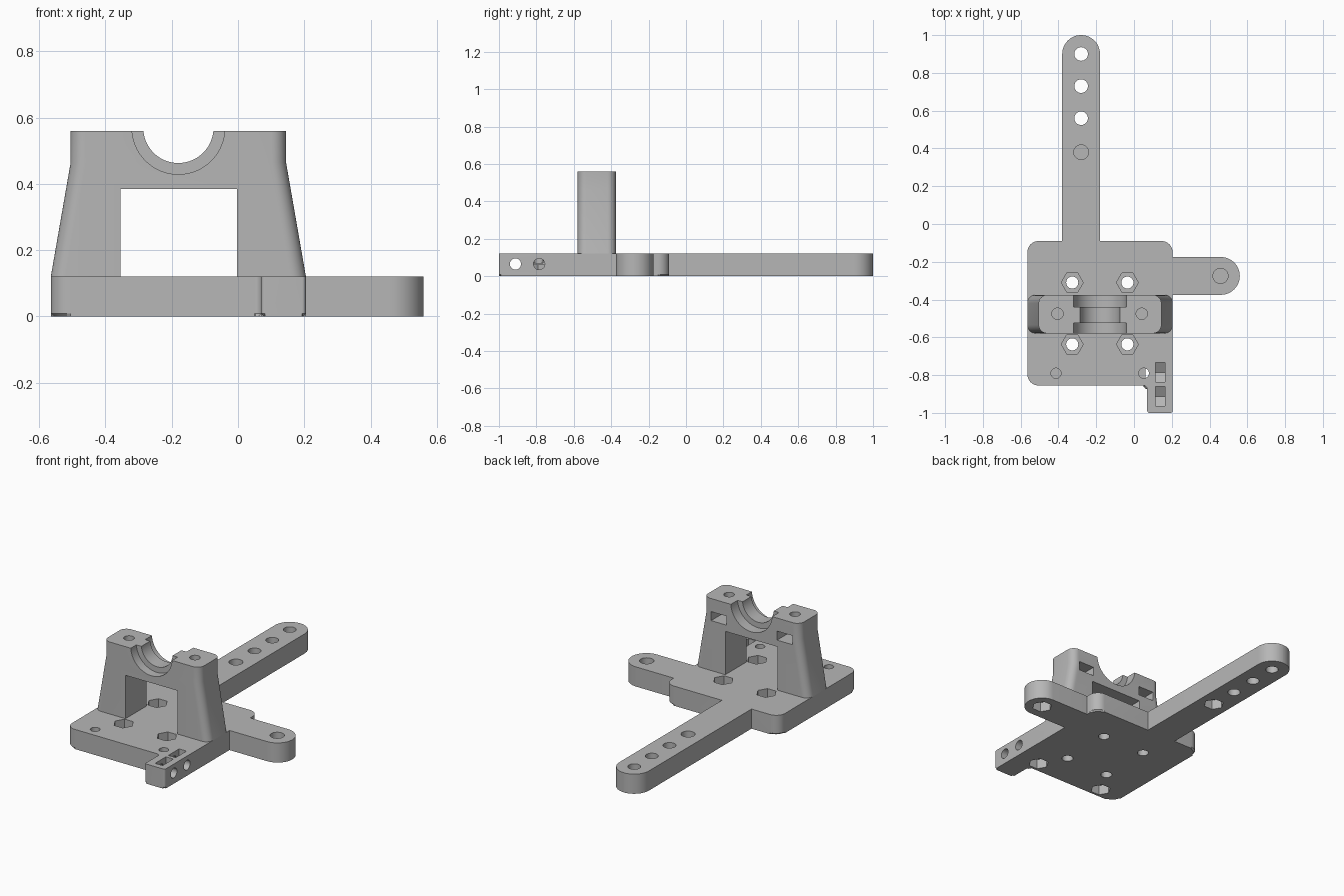
import bpy, bmesh
from math import radians, sin, cos, pi
from mathutils import Matrix, Vector

cube = bpy.data.objects.get("Cube")
if cube:
    bpy.data.objects.remove(cube, do_unlink=True)

grey = bpy.data.materials.new("plain grey")
grey.use_nodes = True
COLOUR = (0.47, 0.47, 0.47, 1)
grey.diffuse_color = COLOUR
grey.node_tree.nodes["Principled BSDF"].inputs["Base Color"].default_value = COLOUR

PLATE_TOP = 0.12
BORE_X = -0.18          # centre line of the support
SUPPORT_Y = -0.477


def to_object(bm, name):
    bmesh.ops.recalc_face_normals(bm, faces=bm.faces)
    mesh = bpy.data.meshes.new(name)
    bm.to_mesh(mesh)
    bm.free()
    mesh.materials.append(grey)
    obj = bpy.data.objects.new(name, mesh)
    bpy.context.collection.objects.link(obj)
    return obj


def rounded(corners, steps=8):
    """Outline with each right-angled corner (x, y, radius) filleted."""
    points = []
    for i, (x, y, r) in enumerate(corners):
        p = Vector((x, y))
        u = (Vector(corners[i - 1][:2]) - p).normalized() * r
        v = (Vector(corners[(i + 1) % len(corners)][:2]) - p).normalized() * r
        if r == 0:
            points.append(p)
            continue
        for k in range(steps + 1):
            a = k / steps * pi / 2
            points.append(p + u + v - v * cos(a) - u * sin(a))
    return points


def loft(name, sections, chamfer=0):
    """Solid through equal outlines, given as (z, points)."""
    bm = bmesh.new()
    rings = [[bm.verts.new((p.x, p.y, z)) for p in pts] for z, pts in sections]
    bottom = bm.faces.new(rings[0][::-1])
    bm.faces.new(rings[-1])
    n = len(rings[0])
    for low, high in zip(rings, rings[1:]):
        for i in range(n):
            j = (i + 1) % n
            bm.faces.new((low[i], low[j], high[j], high[i]))
    if chamfer:
        bmesh.ops.bevel(bm, geom=list(bottom.edges), offset=chamfer,
                        segments=1, affect='EDGES')
    return to_object(bm, name)


def cut(obj, bm):
    cutter = to_object(bm, "cutter")
    cutter.hide_render = True
    mod = obj.modifiers.new("cut", 'BOOLEAN')
    mod.operation, mod.solver, mod.object = 'DIFFERENCE', 'EXACT', cutter
    bpy.context.view_layer.objects.active = obj
    bpy.ops.object.modifier_apply(modifier=mod.name)
    bpy.data.objects.remove(cutter, do_unlink=True)


def cut_round(obj, centre, r, length, axis='Z', sides=32):
    turn = {'X': Matrix.Rotation(pi / 2, 4, 'Y'),
            'Y': Matrix.Rotation(pi / 2, 4, 'X'), 'Z': Matrix()}[axis]
    bm = bmesh.new()
    bmesh.ops.create_cone(
        bm, cap_ends=True, segments=sides, radius1=r, radius2=r, depth=length,
        matrix=Matrix.Translation(centre) @ turn @ Matrix.Rotation(pi / 2, 4, 'Z'))
    cut(obj, bm)


def cut_box(obj, low, high):
    low, high = Vector(low), Vector(high)
    bm = bmesh.new()
    bmesh.ops.create_cube(bm, size=1, matrix=Matrix.Translation((low + high) / 2)
                          @ Matrix.Diagonal((high - low).to_4d()))
    cut(obj, bm)


def blind_hole_with_nut(obj, x, y, r):
    """Screw hole from above and a nut pocket from below, with a thin web."""
    cut_round(obj, (x, y, 0.12), r, 0.10)
    cut_round(obj, (x, y, 0), 0.058, 0.12, sides=6)


# Base plate with its tensioner tab
base = loft("base_plate", [(z, rounded([
    (-0.565, -0.855, 0.06), (0.07, -0.855, 0.02), (0.07, -1, 0.012),
    (0.205, -1, 0.012), (0.205, -0.09, 0.06), (-0.565, -0.09, 0.06)]))
    for z in (0, PLATE_TOP)], chamfer=0.009)

# Four bolt holes with nut pockets on top
for x in (-0.327, -0.035):
    for y in (-0.637, -0.31):
        cut_round(base, (x, y, 0.06), 0.032, 0.3)
        cut_round(base, (x, y, 0.12), 0.058, 0.11, sides=6)
for x in (-0.413, 0.052):
    blind_hole_with_nut(base, x, -0.79, 0.027)

# Tab: side screw holes meeting upright nut slots
for y in (-0.912, -0.785):
    cut_round(base, (0.17, y, 0.065), 0.03, 0.22, 'X')
    cut_round(base, (0.14, y, 0.065), 0.06, 0.05, 'X', sides=6)
    cut_box(base, (0.115, y - 0.052, 0.065), (0.165, y + 0.052, 0.2))

# Long arm with three through holes and one nut hole
long_arm = loft("long_arm", [(z, rounded([
    (-0.38, -0.09, 0), (-0.18, -0.09, 0), (-0.18, 1, 0.0999), (-0.38, 1, 0.0999)], 12))
    for z in (0, PLATE_TOP)])
for y in (0.9, 0.73, 0.56):
    cut_round(long_arm, (-0.28, y, 0.06), 0.036, 0.3)
blind_hole_with_nut(long_arm, -0.28, 0.38, 0.039)

# Short side arm
side_arm = loft("side_arm", [(z, rounded([
    (0.205, -0.375, 0), (0.56, -0.375, 0.0999), (0.56, -0.175, 0.0999), (0.205, -0.175, 0)], 12))
    for z in (0, PLATE_TOP)])
blind_hole_with_nut(side_arm, 0.458, -0.275, 0.04)


# Tapered bearing support
def support_outline(half):
    x0, x1 = BORE_X - half, BORE_X + half
    y0, y1 = SUPPORT_Y - 0.102, SUPPORT_Y + 0.102
    return rounded([(x0, y0, 0.045), (x1, y0, 0.045), (x1, y1, 0.045), (x0, y1, 0.045)])


support = loft("bearing_support", [
    (PLATE_TOP, support_outline(0.385)), (0.465, support_outline(0.325)),
    (0.56, support_outline(0.325))])
cut_box(support, (-0.355, -0.7, 0), (-0.003, -0.2, 0.385))

# Stepped half-round bore
cut_round(support, (BORE_X, SUPPORT_Y, 0.569), 0.106, 0.4, 'Y', 64)
for y in (-0.625, -0.34):
    cut_round(support, (BORE_X, y, 0.569), 0.14, 0.2, 'Y', 64)

# Clamp screw holes with nut slots in the back
for x in (-0.405, 0.041):
    cut_round(support, (x, -0.475, 0.52), 0.03, 0.14)
    cut_box(support, (x - 0.052, -0.527, 0.425), (x + 0.052, -0.3, 0.48))

bpy.ops.object.select_all(action='DESELECT')
for part in (base, long_arm, side_arm, support):
    part.select_set(True)
    bpy.context.view_layer.objects.active = part
    bpy.ops.object.shade_smooth_by_angle(angle=radians(20))
    part.select_set(False)
